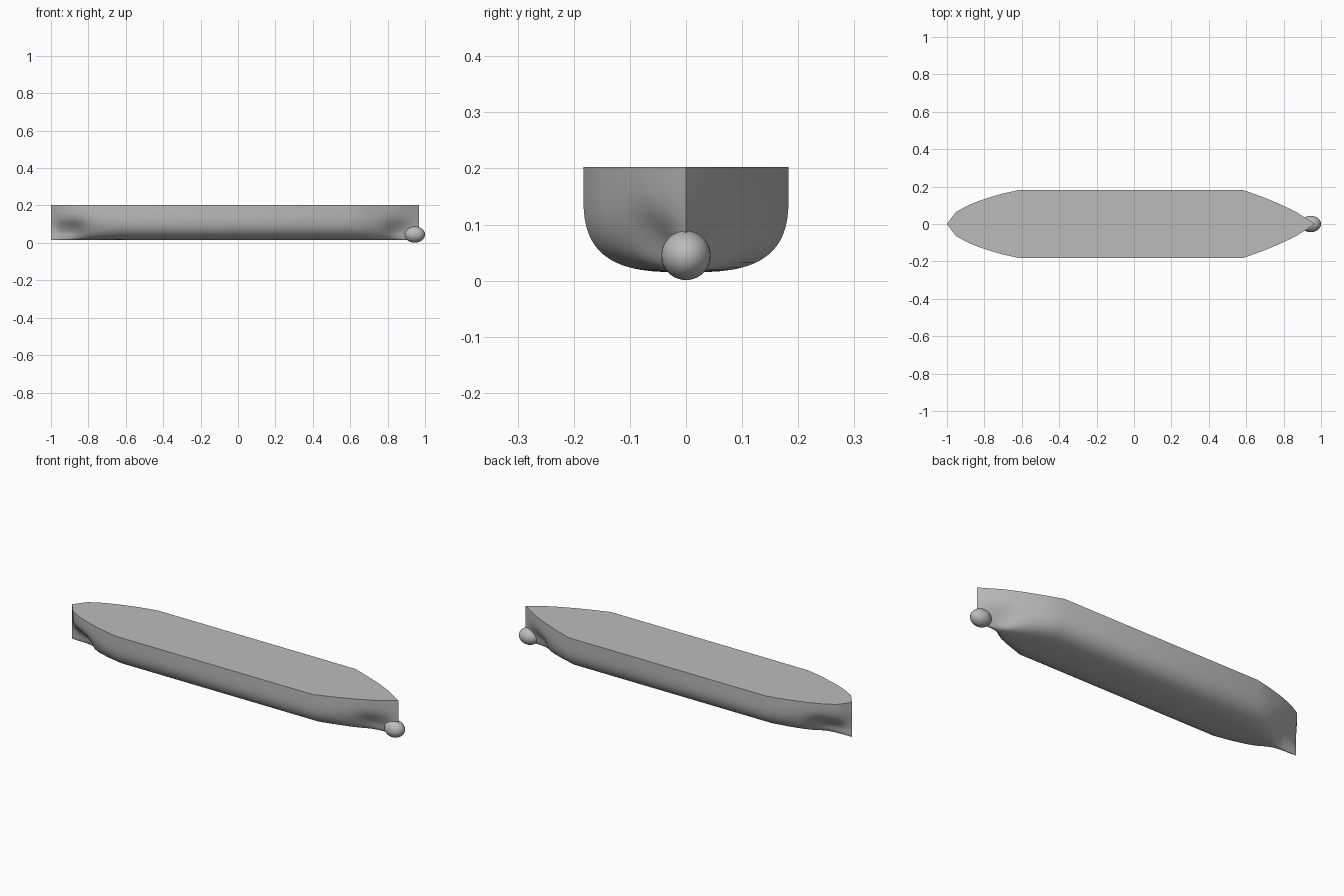
import bpy, bmesh, math

cube = bpy.data.objects.get("Cube")
if cube:
    bpy.data.objects.remove(cube, do_unlink=True)

GREY = bpy.data.materials.new("hull_grey")
GREY.use_nodes = True
GREY.diffuse_color = (0.5, 0.5, 0.5, 1)
GREY.node_tree.nodes["Principled BSDF"].inputs["Base Color"].default_value = (0.5, 0.5, 0.5, 1)

KEEL, DECK, BILGE_TOP = 0.015, 0.203, 0.16

# Stations along the length: x, half width at deck, half width near the keel
STATIONS = [
    (-1.0, 0, 0), (-0.975, 0.035, 0.006), (-0.95, 0.065, 0.011), (-0.9, 0.093, 0.022),
    (-0.87, 0.107, 0.036), (-0.84, 0.119, 0.066), (-0.81, 0.13, 0.102), (-0.77, 0.143, 0.13),
    (-0.7, 0.163, 0.158), (-0.61, 0.183, 0.183), (0.58, 0.183, 0.183), (0.68, 0.147, 0.143),
    (0.74, 0.123, 0.114), (0.78, 0.106, 0.085), (0.81, 0.092, 0.054), (0.84, 0.078, 0.032),
    (0.87, 0.062, 0.02), (0.91, 0.037, 0.013), (0.94, 0.018, 0.007), (0.967, 0, 0),
]


def half_section(deck_w, low_w, steps=16):
    """Rounded bilge whose lower part pinches in towards the ends."""
    points = []
    for i in range(steps + 1):
        a = math.pi / 2 * i / steps
        z = BILGE_TOP - (BILGE_TOP - KEEL) * math.cos(a) ** (2 / 3)
        points.append((math.sin(a) ** (2 / 3), z))
    points.append((1, DECK))
    result = []
    for w, z in points:
        t = min(max((z - 0.045) / 0.11, 0), 1)
        t = t * t * (3 - 2 * t)
        result.append((w * (low_w + (deck_w - low_w) * t), z))
    return result


def finish(bm, name):
    mesh = bpy.data.meshes.new(name)
    bm.to_mesh(mesh)
    bm.free()
    mesh.materials.append(GREY)
    obj = bpy.data.objects.new(name, mesh)
    bpy.context.collection.objects.link(obj)
    bpy.ops.object.select_all(action='DESELECT')
    obj.select_set(True)
    bpy.context.view_layer.objects.active = obj
    bpy.ops.object.shade_smooth_by_angle(angle=math.radians(35))
    return obj


# Hull: loft the mirrored sections and close the deck
bm = bmesh.new()
rings = []
for x, deck_w, low_w in STATIONS:
    half = half_section(deck_w, low_w)
    outline = [(-y, z) for y, z in reversed(half)] + half[1:]
    rings.append([bm.verts.new((x, y, z)) for y, z in outline])
for a, b in zip(rings, rings[1:]):
    for i in range(len(a) - 1):
        bm.faces.new((a[i], a[i + 1], b[i + 1], b[i]))
    bm.faces.new((a[-1], a[0], b[0], b[-1]))
bmesh.ops.remove_doubles(bm, verts=bm.verts, dist=0.0002)
bmesh.ops.recalc_face_normals(bm, faces=bm.faces)
finish(bm, "hull")

# Bulb at the foot of the bow
bm = bmesh.new()
bmesh.ops.create_uvsphere(bm, u_segments=32, v_segments=20, radius=1)
bmesh.ops.scale(bm, vec=(0.055, 0.044, 0.044), verts=bm.verts)
bmesh.ops.translate(bm, vec=(0.945, 0, 0.045), verts=bm.verts)
finish(bm, "bow_bulb")
